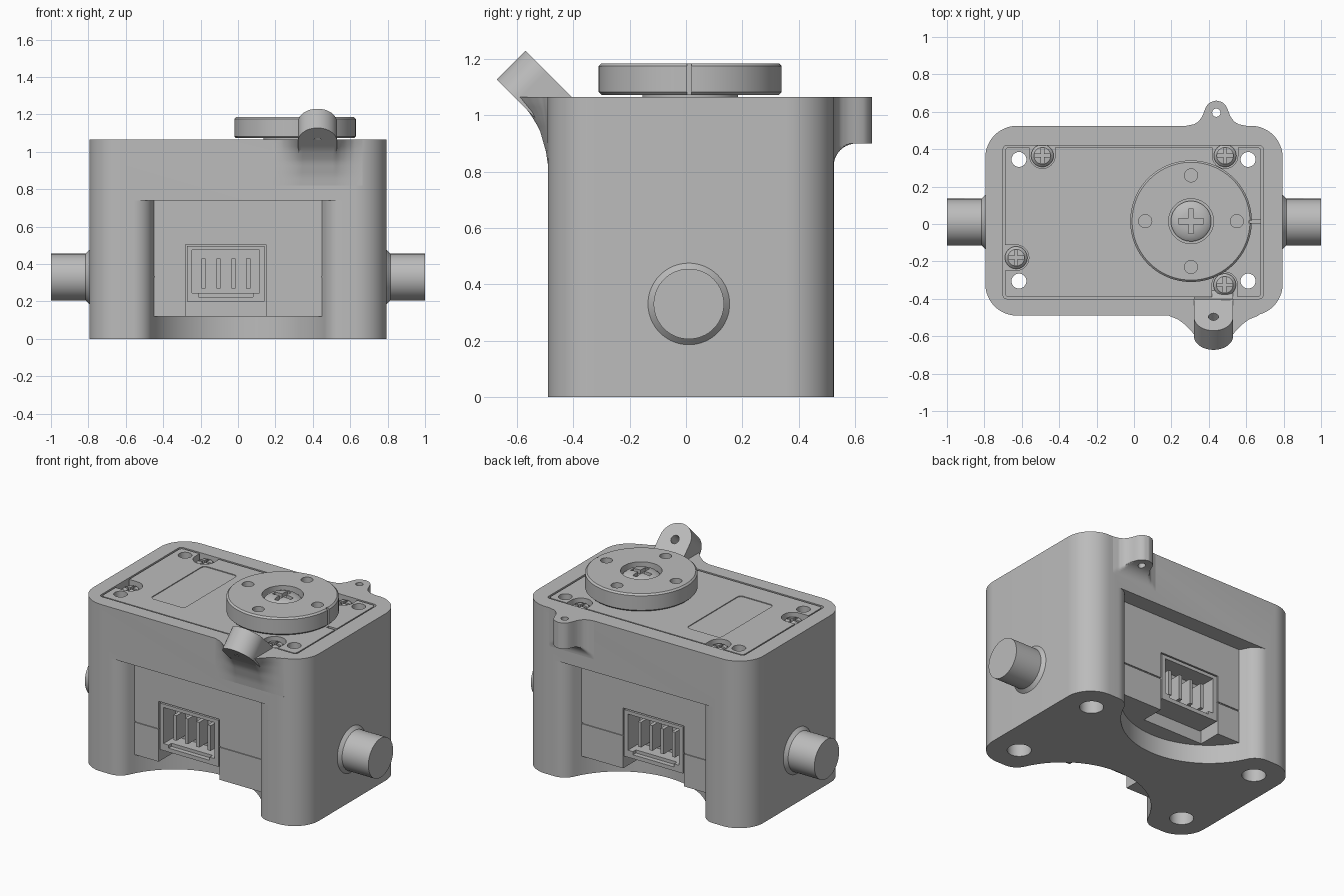
import bpy, bmesh
from math import sin, cos, pi, radians, sqrt, atan2
from mathutils import Matrix, Vector

old = bpy.data.objects.get("Cube")
if old:
    bpy.data.objects.remove(old, do_unlink=True)

GREY = (0.5, 0.5, 0.5, 1)
mat = bpy.data.materials.new("plain grey")
mat.use_nodes = True
mat.diffuse_color = GREY
mat.node_tree.nodes["Principled BSDF"].inputs["Base Color"].default_value = GREY
parts = []


def finish(name, bm, matrix=None):
    bmesh.ops.recalc_face_normals(bm, faces=bm.faces)
    if matrix:
        bm.transform(matrix)
    me = bpy.data.meshes.new(name)
    bm.to_mesh(me)
    bm.free()
    me.materials.append(mat)
    ob = bpy.data.objects.new(name, me)
    bpy.context.scene.collection.objects.link(ob)
    parts.append(ob)
    return ob


def prism(name, pts, z0, z1, matrix=None):
    bm = bmesh.new()
    low = [bm.verts.new((x, y, z0)) for x, y in pts]
    high = [bm.verts.new((x, y, z1)) for x, y in pts]
    bm.faces.new(low)
    bm.faces.new(high)
    for i in range(len(pts)):
        j = (i + 1) % len(pts)
        bm.faces.new((low[i], low[j], high[j], high[i]))
    return finish(name, bm, matrix)


def box(name, x0, x1, y0, y1, z0, z1):
    return prism(name, [(x0, y0), (x1, y0), (x1, y1), (x0, y1)], z0, z1)


def arc(cx, cy, r, a0, a1, n):
    return [(cx + r * cos(a0 + (a1 - a0) * i / n), cy + r * sin(a0 + (a1 - a0) * i / n))
            for i in range(n + 1)]


def disc(name, x, y, r, z0, z1, matrix=None, n=32):
    return prism(name, arc(x, y, r, 0, 2 * pi, n)[:-1], z0, z1, matrix)


def rounded(x0, x1, y0, y1, r, n=12):
    pts = []
    corners = [(x1 - r, y1 - r), (x0 + r, y1 - r), (x0 + r, y0 + r), (x1 - r, y0 + r)]
    for k, (cx, cy) in enumerate(corners):
        pts += arc(cx, cy, r, k * pi / 2, (k + 1) * pi / 2, n)
    return pts


def lathe(name, profile, matrix, steps=64):
    bm = bmesh.new()
    vs = [bm.verts.new((r, 0, z)) for r, z in profile]
    es = [bm.edges.new(p) for p in zip(vs, vs[1:])]
    bmesh.ops.spin(bm, geom=vs + es, cent=(0, 0, 0), axis=(0, 0, 1),
                   angle=2 * pi, steps=steps, use_duplicate=False)
    bmesh.ops.remove_doubles(bm, verts=bm.verts, dist=0.0001)
    return finish(name, bm, matrix)


def cut(ob, *cutters):
    for c in cutters:
        mod = ob.modifiers.new("cut", 'BOOLEAN')
        mod.operation = 'DIFFERENCE'
        mod.solver = 'EXACT'
        mod.object = c
        bpy.context.view_layer.update()
        dg = bpy.context.evaluated_depsgraph_get()
        me = bpy.data.meshes.new_from_object(ob.evaluated_get(dg))
        ob.modifiers.clear()
        ob.data = me
        parts.remove(c)
        bpy.data.objects.remove(c, do_unlink=True)


def lerp(table, t):
    for (a, p), (b, q) in zip(table, table[1:]):
        if t <= b:
            return p + (q - p) * max(0, t - a) / (b - a)
    return table[-1][1]


def lug(name, cx, half, side, base, zs, depth):
    # Solid whose outer wall follows depth(distance from centre, height)
    bm = bmesh.new()
    n = 48
    xs = [-half + 2 * half * i / n for i in range(n + 1)]
    out = [[bm.verts.new((cx + x, side * depth(abs(x), z), z)) for x in xs] for z in zs]
    back = [[bm.verts.new((cx + x, side * base, z)) for x in xs] for z in (zs[0], zs[-1])]
    rows = [back[0]] + out + [back[1]]
    for a, b in zip(rows, rows[1:]):
        for i in range(n):
            bm.faces.new((a[i], a[i + 1], b[i + 1], b[i]))
    return finish(name, bm)


def cross(x, y, size, width, z0, z1):
    return [box("slot", x - a, x + a, y - b, y + b, z0, z1)
            for a, b in ((size, width), (width, size))]


# Main housing with an arched recess on the front and the back
MID, HALF, TOP = 0.0175, 0.5075, 1.065
body = prism("housing", rounded(-0.795, 0.795, MID - HALF, MID + HALF, 0.17, 16), 0, TOP)
CY, R, FX, FR = HALF + 0.15, 0.51, 0.56, 0.1056
tilt = atan2(HALF - FR - CY, FX)
fillet = arc(FX, HALF - FR, FR, pi / 2, tilt + pi, 10)
bow = arc(0, CY, R, tilt, -pi - tilt, 40)[1:-1]
outline = [(FX, 0.8)] + fillet + bow + [(-x, y) for x, y in reversed(fillet)] + [(-FX, 0.8)]
for s in (-1, 1):
    cut(body, prism("arch", [(x, MID + s * y) for x, y in outline], -0.1, 0.74))
cut(body, prism("pocket", rounded(-0.7, 0.69, -0.4, 0.42, 0.02, 4), 1.015, 1.2))

# Top cover plate of the motor
cover = prism("motor_cover", rounded(-0.69, 0.68, -0.39, 0.41, 0.02, 4), 1.0, 1.063)
for x in (-0.615, 0.61):
    for y in (-0.305, 0.345):
        cut(body, disc("bore", x, y, 0.04, -0.1, 1.2), disc("counterbore", x, y, 0.07, -0.1, 0.3))
        cut(cover, disc("bore", x, y, 0.04, 0.9, 1.2))
cut(cover, prism("label", rounded(-0.445, -0.205, -0.25, 0.29, 0.025, 5), 1.058, 1.2))
cut(cover, box("mark", 0.62, 0.72, 0.005, 0.025, 1.05, 1.2))

# Cover screws in open pockets
P = 0.068
for x, y, dx, dy in ((-0.49, 0.365, 0, 1), (0.487, 0.365, 0, 1),
                     (-0.63, -0.18, -1, 0), (0.485, -0.325, 0, -1)):
    cut(cover, disc("well", x, y, P, 0.9, 1.2))
    ends = sorted((y, y + dy * 0.2)) if dy else (y - P, y + P)
    sides = sorted((x, x + dx * 0.2)) if dx else (x - P, x + P)
    cut(cover, box("opening", *sides, *ends, 0.9, 1.2))
    screw = lathe("cover_screw", [(0, 0), (0.06, 0), (0.06, 0.025), (0.045, 0.04), (0, 0.045)],
                  Matrix.Translation((x, y, 1.005)), 32)
    cut(screw, *cross(x, y, 0.042, 0.008, 1.03, 1.2))

# Motor case seen through the arches, with a seam and a socket on both faces
case = box("motor_case", -0.5, 0.5, -0.4, 0.42, 0.12, 0.8)
for s, face in ((-1, -0.4), (1, 0.42)):
    def span(inner, outer):
        return sorted((face - s * inner, face + s * outer))
    cut(case, box("seam", -0.6, 0.6, *span(0.006, 0.1), 0.327, 0.335))
    cut(case, box("bay", -0.28, 0.15, *span(0.15, 0.1), 0.1, 0.505))
    socket = box("socket", -0.272, 0.142, *span(0.16, 0.0), 0.2, 0.497)
    cut(socket, box("cavity", -0.245, 0.115, *span(0.12, 0.1), 0.245, 0.475))
    cut(socket, box("key", -0.21, 0.08, *span(0.03, 0.1), 0.225, 0.3))
    for i in range(4):
        x = -0.185 + i * 0.08
        box("socket_pin", x - 0.011, x + 0.011, *span(0.13, -0.03), 0.27, 0.43)

# Output disc with recess, four holes and an index notch
HX, HY = 0.305, 0.015
box_top = 1.185
lathe("output_boss", [(0, 1.04), (0.17, 1.04), (0.17, 1.08), (0, 1.08)],
      Matrix.Translation((HX, HY, 0)))
horn = lathe("output_disc", [(0, 1.073), (0.315, 1.073), (0.325, 1.083), (0.325, 1.175),
                             (0.315, box_top), (0.12, box_top), (0.12, 1.14), (0, 1.14)],
             Matrix.Translation((HX, HY, 0)), 96)
for k in range(4):
    a = k * pi / 2
    cut(horn, disc("hole", HX + 0.245 * cos(a), HY + 0.245 * sin(a), 0.035, 1.0, 1.3))
cut(horn, box("notch", HX + 0.31, HX + 0.4, 0.003, 0.019, 1.0, 1.3))
bolt = lathe("output_screw", [(0, 1.13), (0.108, 1.13), (0.108, 1.155), (0.09, 1.17),
                              (0.05, 1.178), (0, 1.18)], Matrix.Translation((HX, HY, 0)), 48)
cut(bolt, *cross(HX, HY, 0.066, 0.014, 1.155, 1.3))

# Side pivots with a flared collar
for s, name in ((1, "left_pivot"), (-1, "right_pivot")):
    turn = Matrix.Translation((0, 0.01, 0.33)) @ Matrix.Rotation(s * pi / 2, 4, 'Y')
    lathe(name, [(0, 0.76), (0.145, 0.76), (0.145, 0.795), (0.125, 0.815), (0.125, 1), (0, 1)], turn)

# Flat rear eyelet with a curved underside
rear_plan = [(0, 0.66), (0.03, 0.652), (0.05, 0.636), (0.062, 0.61), (0.075, 0.575),
             (0.095, 0.548), (0.12, 0.533), (0.16, 0.525)]


def rear_depth(u, z):
    plan = lerp(rear_plan, u)
    if z >= 0.9:
        return plan
    return min(plan, 0.605 - sqrt(max(0, 0.08 ** 2 - (z - 0.82) ** 2)))


rear_z = [0.82 + 0.08 * sin(i * pi / 20) for i in range(10)] + [0.8999, 0.9, TOP]
rear = lug("rear_eyelet", 0.44, 0.16, 1, 0.45, rear_z, rear_depth)
cut(rear, disc("eye", 0.44, 0.595, 0.022, 0.8, 1.2, None, 24))

# Flared root and tilted eyelet at the front
root_plan = [(0, 0.12), (0.09, 0.12), (0.105, 0.1), (0.12, 0.08), (0.15, 0.05), (0.19, 0.02), (0.24, 0)]
root_rise = [(0.82, 0), (0.87, 0.06), (0.95, 0.25), (1.01, 0.55), (TOP, 1)]
root_z = [0.82 + (TOP - 0.82) * i / 14 for i in range(15)]
lug("front_eyelet_root", 0.425, 0.24, -1, 0.42, root_z,
    lambda u, z: 0.49 + lerp(root_plan, u) * lerp(root_rise, z))
lean = Matrix.Translation((0.425, -0.496, 1.156)) @ Matrix.Rotation(radians(135), 4, 'X')
tab = prism("front_eyelet", arc(0, 0, 0.105, 0, pi, 24) + [(-0.105, -0.2), (0.105, -0.2)],
            0, 0.145, lean)
cut(tab, disc("eye", 0, 0, 0.027, -0.1, 0.3, lean, 24))

# Smooth the curved walls and keep the edges crisp
bpy.ops.object.select_all(action='DESELECT')
for ob in parts:
    ob.select_set(True)
bpy.context.view_layer.objects.active = body
bpy.ops.object.shade_smooth_by_angle(angle=radians(30))
